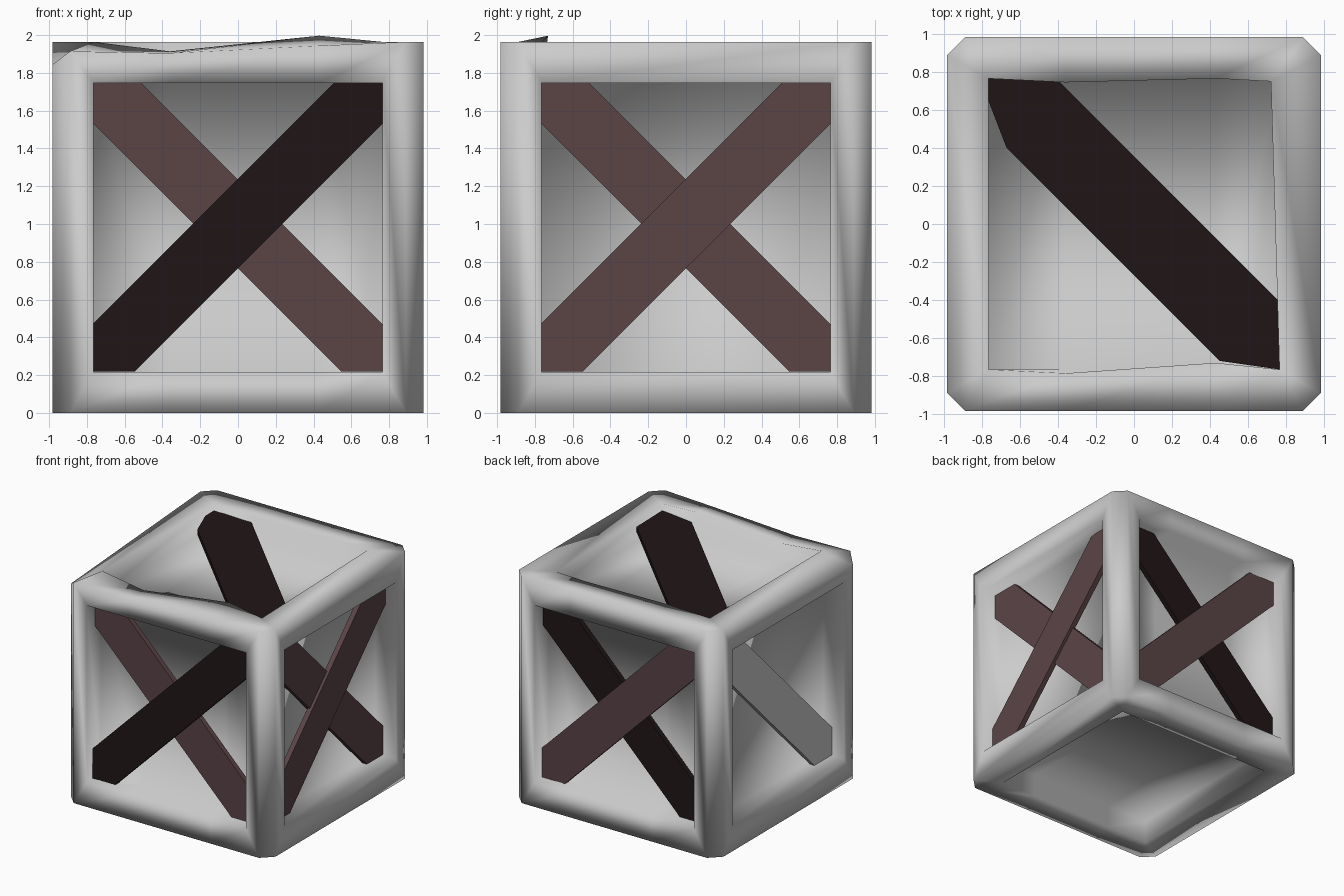
import bpy, bmesh
from mathutils import Matrix, Vector

if "Cube" in bpy.data.objects:
    bpy.data.objects.remove(bpy.data.objects["Cube"])

S, H, F = 0.982, 0.765, 0.785   # outer half size, opening half size, recess floor
ZC = 0.985


def finish(bm, name, mat=None, smooth=False):
    bmesh.ops.recalc_face_normals(bm, faces=bm.faces[:])
    me = bpy.data.meshes.new(name)
    bm.to_mesh(me)
    bm.free()
    for p in me.polygons:
        p.use_smooth = smooth
    if mat:
        me.materials.append(mat)
    ob = bpy.data.objects.new(name, me)
    bpy.context.collection.objects.link(ob)
    return ob


def material(name, rgb):
    m = bpy.data.materials.new(name)
    m.diffuse_color = (*rgb, 1)
    m.use_nodes = True
    m.node_tree.nodes["Principled BSDF"].inputs["Base Color"].default_value = m.diffuse_color
    return m


brown = material("brown", (0.103, 0.058, 0.062))
dark = material("dark_brown", (0.0145, 0.0075, 0.008))

# Crate body: block with chamfered uprights and six square recesses
bm = bmesh.new()
bmesh.ops.create_cube(bm, size=2 * S)
uprights = [e for e in bm.edges if abs(e.verts[0].co.z - e.verts[1].co.z) > 1]
bmesh.ops.bevel(bm, geom=uprights, offset=0.093, segments=1, affect='EDGES')
bm.normal_update()
panels = [f for f in bm.faces if max(abs(c) for c in f.normal) > 0.99]


def fit_opening(face, depth):
    n = face.normal
    axis = max(range(3), key=lambda i: abs(n[i]))
    sign = 1 if n[axis] > 0 else -1
    for v in face.verts:
        for i in range(3):
            v.co[i] = sign * depth if i == axis else (H if v.co[i] > 0 else -H)


for level in (S, F):
    bmesh.ops.inset_individual(bm, faces=panels, thickness=0.02)
    for f in panels:
        fit_opening(f, level)
bmesh.ops.remove_doubles(bm, verts=bm.verts[:], dist=0.001)

# Worn, uneven top edges
for x in (-0.36, 0.43):
    bmesh.ops.bisect_plane(bm, geom=bm.verts[:] + bm.edges[:] + bm.faces[:],
                           plane_co=(x, 0, 0), plane_no=(1, 0, 0))
wear = [((-0.36, -S), (0, 0, -0.06)), ((0.43, -S), (0, 0, -0.02)),
        ((-0.36, -H), (0, -0.02, -0.05)), ((0.43, -H), (0, 0.035, 0.033)),
        ((-0.36, H), (0, -0.02, 0)), ((H, H), (-0.045, -0.015, 0)),
        ((-S, -S + 0.093), (0, 0, -0.12)), ((-S + 0.093, -S), (0, 0, -0.05))]
for v in bm.verts:
    if v.co.z > S - 0.01:
        for (x, y), d in wear:
            if abs(v.co.x - x) < 0.01 and abs(v.co.y - y) < 0.01:
                v.co += Vector(d)
                break
for v in bm.verts:
    v.co.z += S
finish(bm, "crate_body", smooth=True)

# Diagonal braces: flat outlines placed on a side and given thickness
SIDES = {
    "front": ((1, 0, 0), (0, 0, 1), (0, -1, 0)),
    "right": ((0, 1, 0), (0, 0, 1), (1, 0, 0)),
    "back": ((-1, 0, 0), (0, 0, 1), (0, 1, 0)),
    "left": ((0, -1, 0), (0, 0, 1), (-1, 0, 0)),
    "top": ((1, 0, 0), (0, 1, 0), (0, 0, 1)),
}


def brace(name, side, pts, outer, mat, thick=0.045):
    m = Matrix.Translation((0, 0, ZC)) @ Matrix(SIDES[side]).transposed().to_4x4()
    bm = bmesh.new()
    face = bm.faces.new([bm.verts.new(m @ Vector((u, v, outer))) for u, v in pts])
    ext = bmesh.ops.extrude_face_region(bm, geom=[face])
    inward = -Vector(SIDES[side][2]) * thick
    for g in ext["geom"]:
        if isinstance(g, bmesh.types.BMVert):
            g.co += inward
    finish(bm, name, mat)


def diagonal(rise, low=0.24, high=0.24):
    pts = [(-H, -H), (-H + low, -H), (H, H - low), (H, H), (H - high, H), (-H, -H + high)]
    return [(u, v * rise) for u, v in pts]


# side: outer colour, outer level, inner colour, inner level
PAIRS = {"front": (dark, 0.905, brown, 0.87), "right": (brown, 0.88, brown, 0.855),
         "back": (brown, 0.88, dark, 0.865)}
for side, (mat_o, lev_o, mat_i, lev_i) in PAIRS.items():
    brace(side + "_outer_brace", side, diagonal(1, 0.22, 0.255), lev_o, mat_o)
    brace(side + "_inner_brace", side, diagonal(-1, 0.25, 0.22), lev_i, mat_i)
brace("left_brace", "left", diagonal(-1), 0.865, None)

# Wide top brace with worn ends
brace("top_brace", "top", [(-0.77, 0.77), (-0.77, 0.66), (-0.67, 0.4), (0.45, -0.72),
                           (0.765, -0.765), (0.755, -0.4), (-0.4, 0.755)], 0.92, dark)
